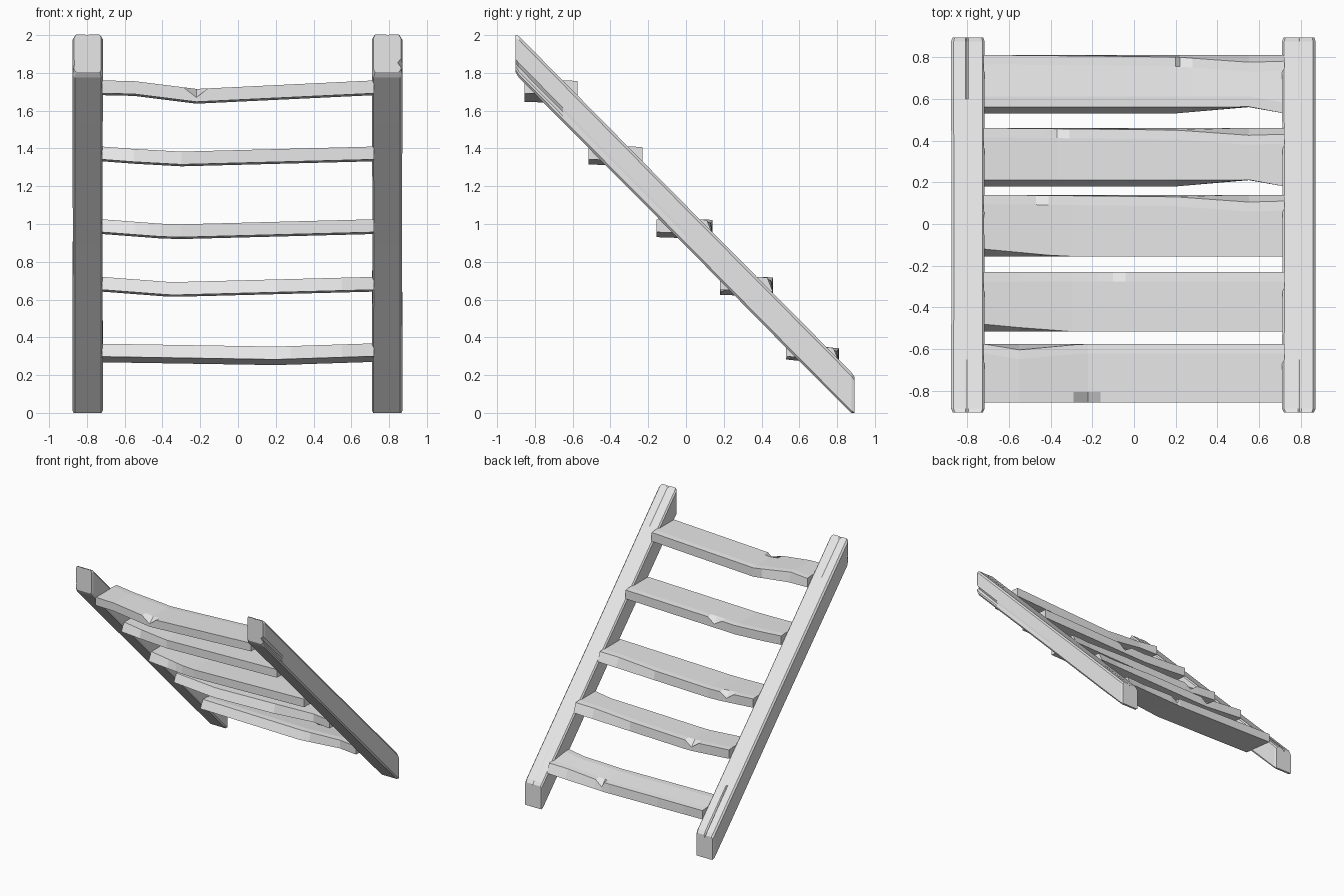
import bpy, bmesh

cube = bpy.data.objects.get("Cube")
if cube:
    bpy.data.objects.remove(cube, do_unlink=True)

wood = bpy.data.materials.new("pale_grey_wood")
wood.use_nodes = True
GREY = (0.8, 0.8, 0.8, 1)
wood.diffuse_color = GREY
wood.node_tree.nodes["Principled BSDF"].inputs["Base Color"].default_value = GREY


def loft(name, sections):
    """Skin a list of equal-length point rings and cap both ends."""
    bm = bmesh.new()
    rings = [[bm.verts.new(p) for p in ring] for ring in sections]
    for a, b in zip(rings, rings[1:]):
        for i in range(len(a)):
            j = (i + 1) % len(a)
            bm.faces.new((a[i], a[j], b[j], b[i]))
    bm.faces.new(rings[0])
    bm.faces.new(rings[-1])
    bmesh.ops.recalc_face_normals(bm, faces=bm.faces)
    mesh = bpy.data.meshes.new(name)
    bm.to_mesh(mesh)
    bm.free()
    mesh.materials.append(wood)
    obj = bpy.data.objects.new(name, mesh)
    bpy.context.collection.objects.link(obj)


def along(points, x):
    """Piecewise linear value at x."""
    for (x0, v0), (x1, v1) in zip(points, points[1:]):
        if x <= x1:
            return v0 + (v1 - v0) * max(0, x - x0) / (x1 - x0)
    return points[-1][1]


# Sloping side rails: upright sections with worn corners and split ends
def rail(name, side, centre, side_split, top_split):
    sections = []
    for y, scale in ((-0.903, 0.9), (-0.885, 1), (-0.65, 1), (0, 0.98), (0.6, 1), (0.875, 1), (0.893, 0.93)):
        mid = 1.89 - 1.011 * (y + 0.89)
        high = max(0, (-0.6 - y) / 0.3)
        low = max(0, (y - 0.58) / 0.3)
        outline = [(-0.9, -1), (0.85, -1), (1, -0.85),
                   (1, -0.7), (1 - side_split * high, -0.5), (1, -0.3),
                   (1, 0.82), (0.85, 1),
                   (0.15, 1), (0.05, 1 - top_split * low - 0.06 * high), (-0.05, 1),
                   (-0.88, 1), (-1, 0.85), (-1, -0.85)]
        sections.append([(side * (centre + 0.08 * scale * u), y,
                          max(0, mid + 0.11 * scale * v)) for u, v in outline])
    loft(name, sections)


rail("left_rail", 1, 0.79, 0.25, 0.05)
rail("right_rail", -1, 0.796, 0.05, 0.2)


# Worn treads: sagging planks with uneven edges and a chipped corner
END = 0.72


def tread(name, z, sag, y_front, y_back, front_top, front_low, back_top, chip, tilt=0.0):
    chip_x, chip_front = chip
    stations = {-END, -0.55, -0.3, 0.2, 0.55, END, chip_x - 0.07, chip_x, chip_x + 0.06}
    sections = []
    for x in sorted(stations):
        top = z + along(sag, x)
        bottom = top - 0.068
        cut = 0.045 if x == chip_x else 0
        ft = y_front + along(front_top, x)
        bt = y_back - along(back_top, x)
        sections.append([
            (x, y_front + along(front_low, x), bottom),
            (x, ft, top - cut * chip_front),
            (x, ft + 0.05, top),
            (x, bt - 0.045, top - tilt),
            (x, bt, top - tilt - 0.004 - cut * (not chip_front)),
            (x, y_back, bottom - 0.01 - tilt)])
    loft(name, sections)


FLAT = [(-END, 0), (END, 0)]
WORN_LEFT = [(-END, 0.03), (0.2, 0.03), (0.55, 0.032), (END, 0)]
WORN_RIGHT = [(-END, 0.035), (-0.35, 0), (END, 0)]
BACK_LEFT = [(-END, 0), (0.2, 0.01), (0.55, 0.035), (END, 0.03)]
BACK_DIP = [(-END, 0), (-0.57, 0.03), (-0.25, 0), (END, 0)]
SAG = [(-END, 0), (-0.35, -0.028), (END, 0)]
DEEP_SAG = [(-END, 0), (-0.58, 0), (-0.22, -0.045), (END, 0)]
SLIGHT_SAG = [(-END, 0), (0.2, -0.015), (END, 0.002)]
HOLLOW = [(-END, 0), (0.2, 0), (0.55, 0.03), (END, 0)]

tread("tread_1", 0.366, SLIGHT_SAG, 0.53, 0.81, WORN_LEFT, HOLLOW, BACK_LEFT, (0.22, False), 0.02)
tread("tread_2", 0.72, SAG, 0.18, 0.46, WORN_LEFT, HOLLOW, BACK_LEFT, (-0.37, False))
tread("tread_3", 1.025, SAG, -0.155, 0.14, WORN_RIGHT, FLAT, BACK_LEFT, (-0.47, False))
tread("tread_4", 1.41, SAG, -0.515, -0.23, WORN_RIGHT, FLAT, FLAT, (-0.1, False))
tread("tread_5", 1.76, DEEP_SAG, -0.855, -0.575, FLAT, FLAT, BACK_DIP, (-0.22, True))
